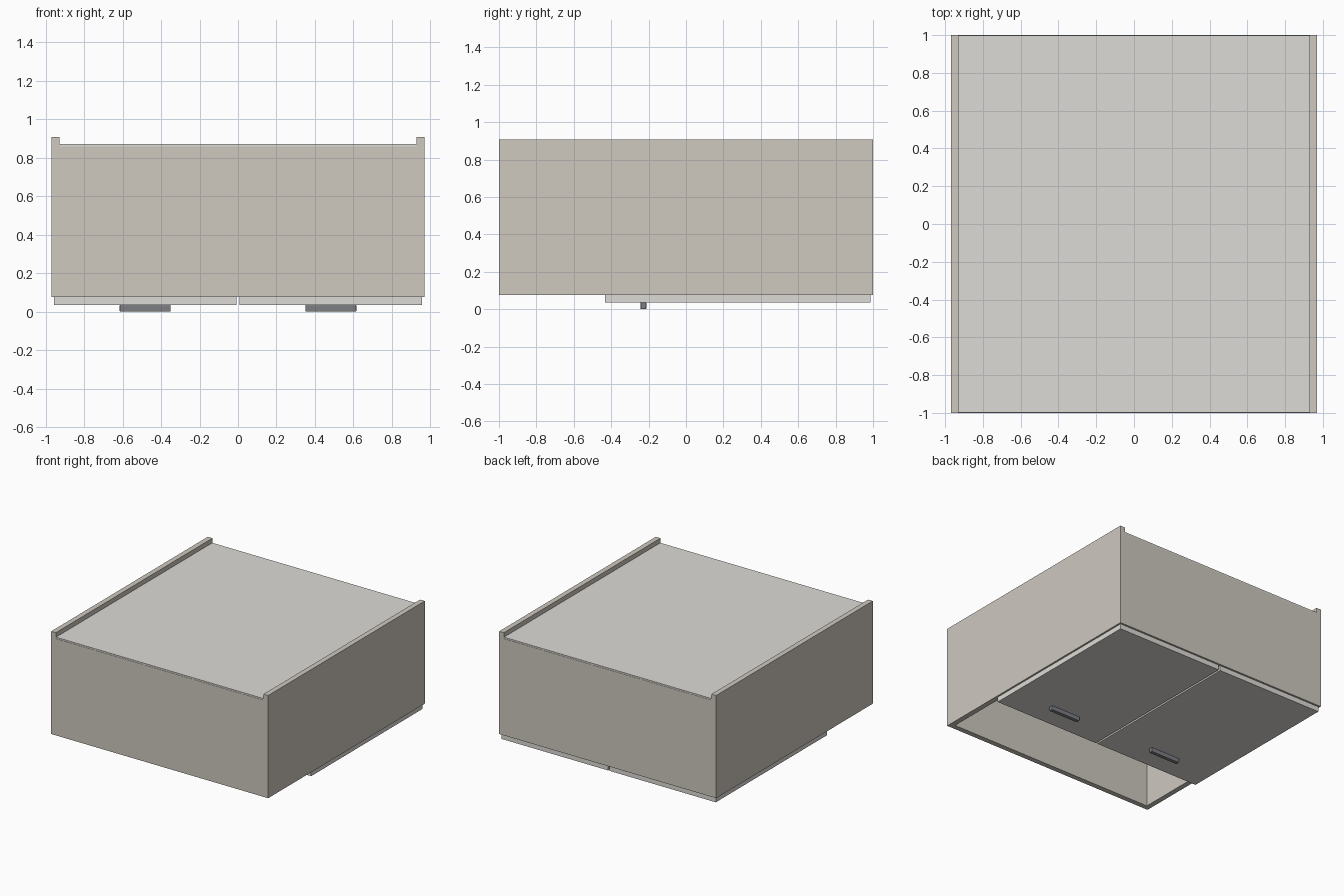
import bpy, bmesh
from mathutils import Vector

if "Cube" in bpy.data.objects:
    bpy.data.objects.remove(bpy.data.objects["Cube"])


def material(name, rgb):
    m = bpy.data.materials.new(name)
    m.diffuse_color = (*rgb, 1)
    m.use_nodes = True
    m.node_tree.nodes["Principled BSDF"].inputs["Base Color"].default_value = m.diffuse_color
    return m


CARCASS = material("carcass_beige", (0.62, 0.58, 0.52))
PANEL = material("panel_pale", (0.72, 0.71, 0.67))
METAL = material("handle_grey", (0.20, 0.21, 0.23))


def box(name, lo, hi, mat, bevel=0):
    lo, hi = Vector(lo), Vector(hi)
    bm = bmesh.new()
    bmesh.ops.create_cube(bm, size=1)
    for v in bm.verts:
        v.co = Vector([(lo[i] + hi[i]) / 2 + v.co[i] * (hi[i] - lo[i]) for i in range(3)])
    mesh = bpy.data.meshes.new(name)
    bm.to_mesh(mesh)
    bm.free()
    mesh.materials.append(mat)
    ob = bpy.data.objects.new(name, mesh)
    bpy.context.collection.objects.link(ob)
    if bevel:
        b = ob.modifiers.new("bevel", 'BEVEL')
        b.width, b.segments = bevel, 2
    return ob


W, T = 0.97, 0.042          # half width, board thickness
Z0, Z1, ZB = 0.077, 0.907, 0.87   # carcass opening, side edge, rear panel

# Mirrored parts: side boards, doors and handles
for s, side in ((-1, "left"), (1, "right")):
    def pair(part, x0, x1, y, z, mat, bevel=0):
        a, b = sorted((s * x0, s * x1))
        box(f"{side}_{part}", (a, y[0], z[0]), (b, y[1], z[1]), mat, bevel)

    pair("side_board", W - T, W, (-1, 1), (Z0, Z1), CARCASS)
    pair("door", 0.007, 0.957, (-0.432, 0.986), (0.035, Z0 - 0.001), PANEL)
    pair("handle", 0.35, 0.615, (-0.243, -0.212), (0, 0.036), METAL, 0.004)

# Cross boards: both ends and the shelf behind the door edge
for name, y in (("top_board", -1), ("shelf", -0.445), ("bottom_board", 1 - T)):
    box(name, (-W + T, y, Z0), (W - T, y + T, ZB - 0.012), CARCASS)

# Thin rear panel set in between the side boards
box("rear_panel", (-W + T, -0.998, ZB - 0.012), (W - T, 0.998, ZB), PANEL)
